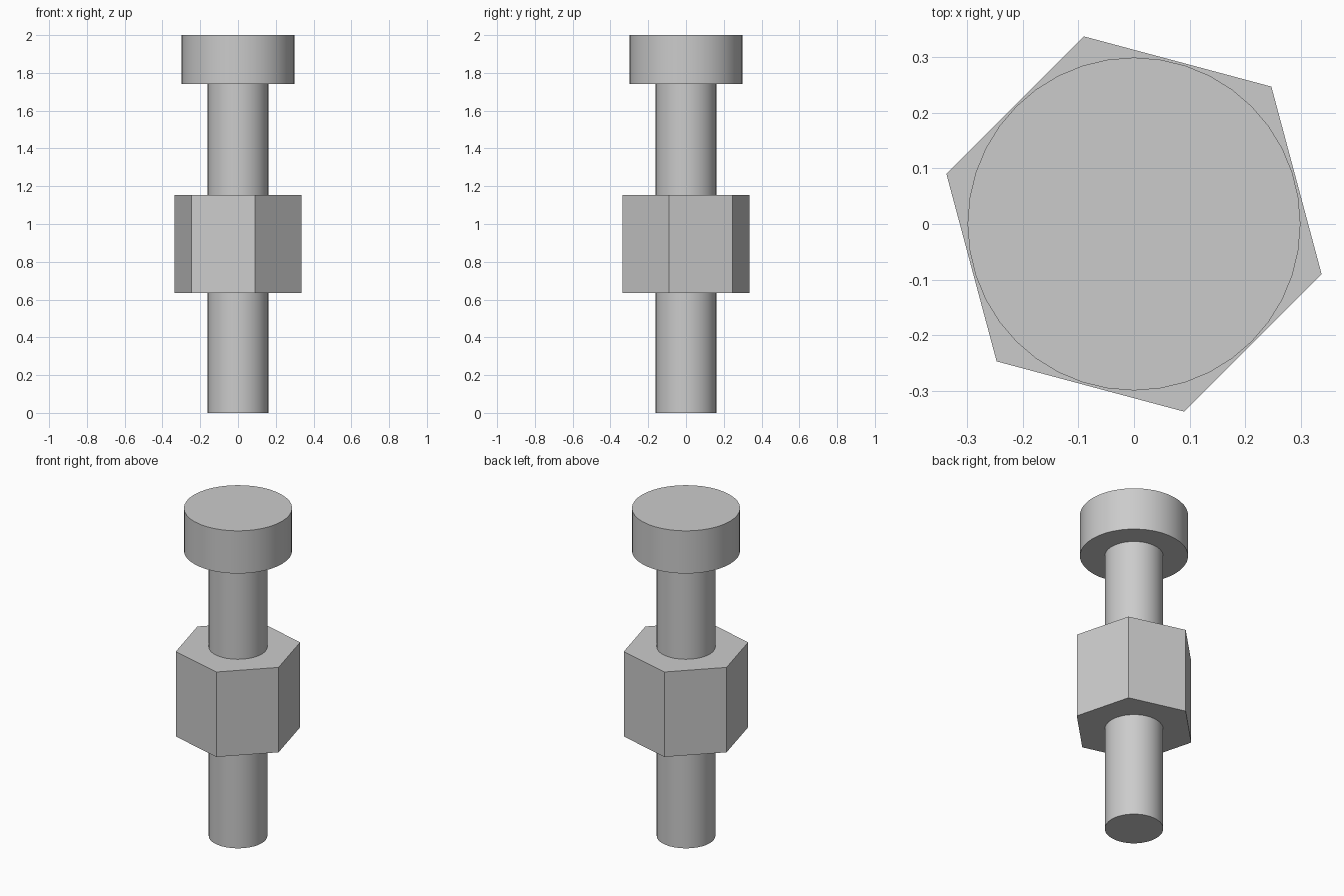
import bpy
import math

cube = bpy.data.objects.get("Cube")
if cube:
    bpy.data.objects.remove(cube, do_unlink=True)

# Single plain grey for the whole bolt
GREY = (0.6, 0.6, 0.6, 1.0)
steel = bpy.data.materials.new("plain_grey")
steel.use_nodes = True
steel.diffuse_color = GREY
steel.node_tree.nodes["Principled BSDF"].inputs["Base Color"].default_value = GREY


def prism(name, sides, radius, bottom, top, turn=0.0, smooth=True):
    """Upright prism whose first corner points along the turn angle from +x."""
    bpy.ops.mesh.primitive_cylinder_add(
        vertices=sides, radius=radius, depth=top - bottom,
        location=(0, 0, (bottom + top) / 2),
        rotation=(0, 0, math.radians(turn)))
    part = bpy.context.object
    part.name = name
    part.data.materials.append(steel)
    if smooth:
        bpy.ops.object.shade_smooth_by_angle(angle=math.radians(30))
    return part


# Shaft running from the floor up into the head
prism("shaft", 32, 0.162, 0.0, 1.75)

# Round head
prism("head", 40, 0.299, 1.74, 2.0)

# Hexagonal nut, with a corner on the 45 degree diagonal
prism("hex_nut", 6, 0.349, 0.635, 1.153, turn=15, smooth=False)
